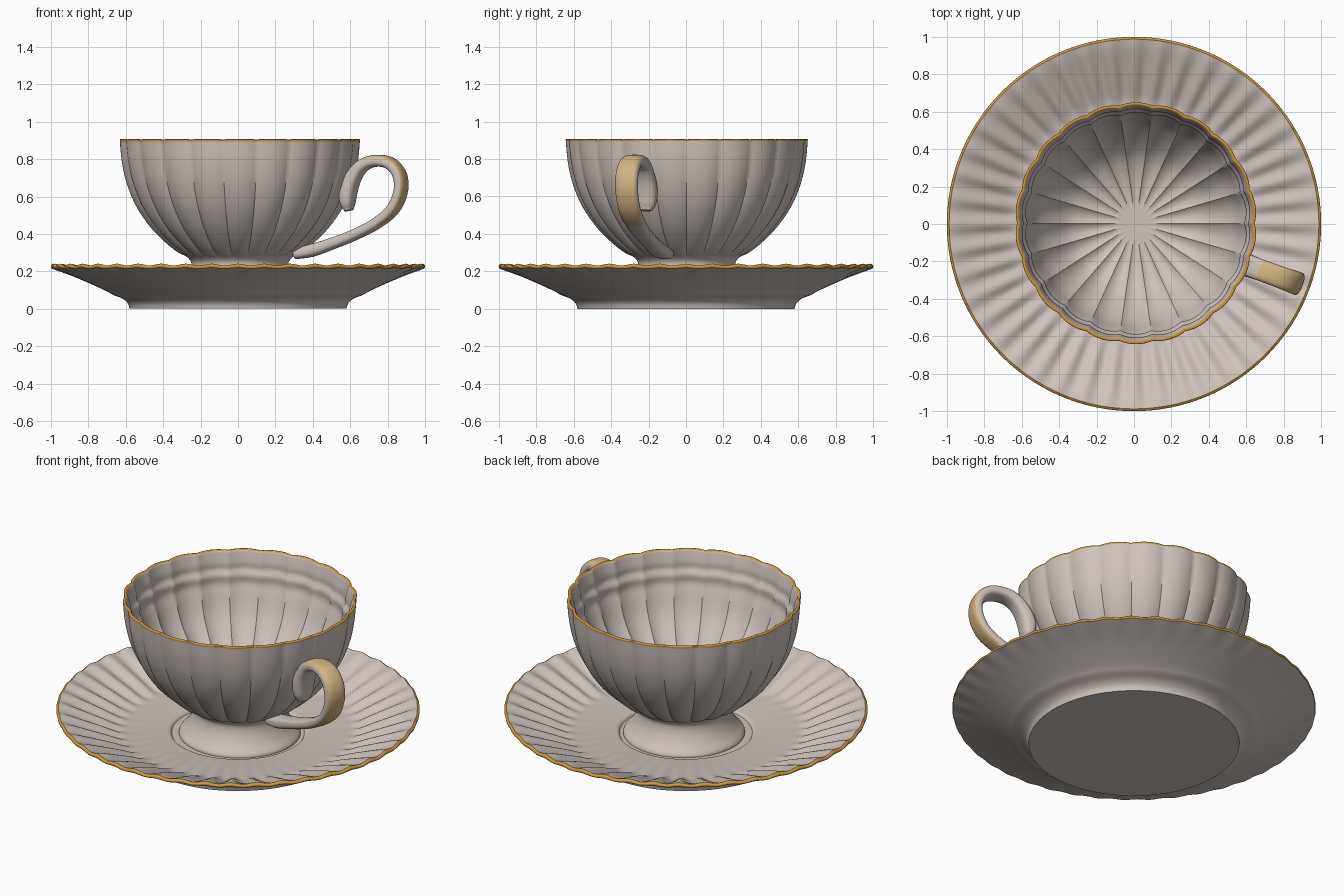
import bpy, bmesh, math

if "Cube" in bpy.data.objects:
    bpy.data.objects.remove(bpy.data.objects["Cube"])

LOBES = 22


def material(name, rgb):
    m = bpy.data.materials.new(name)
    m.diffuse_color = (*rgb, 1)
    m.use_nodes = True
    m.node_tree.nodes["Principled BSDF"].inputs["Base Color"].default_value = m.diffuse_color
    return m


porcelain = material("warm_porcelain", (0.62, 0.545, 0.50))
gold = material("rim_gold", (0.58, 0.31, 0.05))
worn_gold = material("worn_gold", (0.64, 0.46, 0.23))


def spline(points, steps):
    """Catmull-Rom curve through tuples of any size."""
    out = []
    for i in range(len(points) - 1):
        p0, p1 = points[max(i - 1, 0)], points[i]
        p2, p3 = points[i + 1], points[min(i + 2, len(points) - 1)]
        for s in range(steps):
            t = s / steps
            out.append(tuple(
                0.5 * (2 * b + (c - a) * t + (2 * a - 5 * b + 4 * c - d) * t * t
                       + (3 * b - a - 3 * c + d) * t ** 3)
                for a, b, c, d in zip(p0, p1, p2, p3)))
    return out + [tuple(points[-1])]


def finish(name, bm, mats, angle):
    bmesh.ops.remove_doubles(bm, verts=bm.verts, dist=1e-5)
    bmesh.ops.recalc_face_normals(bm, faces=bm.faces)
    me = bpy.data.meshes.new(name)
    bm.to_mesh(me)
    bm.free()
    for m in mats:
        me.materials.append(m)
    ob = bpy.data.objects.new(name, me)
    bpy.context.collection.objects.link(ob)
    bpy.ops.object.select_all(action='DESELECT')
    ob.select_set(True)
    bpy.context.view_layer.objects.active = ob
    bpy.ops.object.shade_smooth_by_angle(angle=math.radians(angle))
    return ob


def revolve(name, sections, wave, segments, steps=4):
    """Sections: (material index, smooth?, [(r, z, wave in r, wave in z)])."""
    bm = bmesh.new()
    for mat, smooth, pts in sections:
        prev = None
        for r, z, ar, az in (spline(pts, steps) if smooth else pts):
            ring = []
            for k in range(segments):
                a = 2 * math.pi * k / segments
                w = wave(a)
                rr = max(r + ar * w, 0)
                ring.append(bm.verts.new((rr * math.cos(a), rr * math.sin(a), z + az * w)))
            if prev:
                for k in range(segments):
                    j = (k + 1) % segments
                    f = bm.faces.new((prev[k], prev[j], ring[j], ring[k]))
                    f.material_index = mat
            prev = ring
    return finish(name, bm, [porcelain, gold], 40)


# saucer: flat foot, sloping underside, gold lip, fluted top, sunken well
revolve("saucer", [
    (0, False, [(0, 0, 0, 0), (0.58, 0, 0, 0)]),
    (0, True, [(0.58, 0, 0, 0), (0.59, 0.03, 0, 0), (0.62, 0.055, 0, 0), (0.67, 0.075, 0, 0),
               (0.715, 0.1, 0, 0), (0.85, 0.16, 0, 0), (0.998, 0.217, 0, 0.003)]),
    (1, True, [(0.998, 0.217, 0, 0.003), (1.0, 0.228, 0, 0.004), (0.988, 0.236, 0, 0.005)]),
    (0, True, [(0.988, 0.236, 0, 0.005), (0.94, 0.222, 0, 0.008), (0.85, 0.186, 0, 0.011),
               (0.75, 0.146, 0, 0.011), (0.67, 0.114, 0, 0.007), (0.61, 0.102, 0, 0)]),
    (0, False, [(0.61, 0.102, 0, 0), (0.39, 0.102, 0, 0)]),
    (0, True, [(0.39, 0.102, 0, 0), (0.375, 0.098, 0, 0), (0.365, 0.086, 0, 0)]),
    (0, False, [(0.365, 0.086, 0, 0), (0, 0.086, 0, 0)]),
], lambda a: math.cos(2 * LOBES * a), LOBES * 16)

# cup: flared foot, lobed bowl, gold lip, ridged inside with petal floor
cup = revolve("cup", [
    (0, False, [(0, 0.087, 0, 0), (0.335, 0.087, 0, 0)]),
    (0, True, [(0.335, 0.087, 0, 0), (0.33, 0.105, 0, 0), (0.295, 0.145, 0, 0),
               (0.268, 0.195, 0, 0), (0.26, 0.245, 0, 0), (0.285, 0.278, 0.002, 0),
               (0.32, 0.297, 0.016, 0), (0.38, 0.342, 0.018, 0), (0.47, 0.43, 0.018, 0),
               (0.55, 0.545, 0.018, 0), (0.603, 0.67, 0.017, 0), (0.63, 0.79, 0.015, 0),
               (0.641, 0.895, 0.012, 0)]),
    (1, True, [(0.641, 0.895, 0.012, 0), (0.641, 0.904, 0.012, 0.003),
               (0.631, 0.907, 0.012, 0.003), (0.624, 0.902, 0.012, 0)]),
    (0, True, [(0.624, 0.902, 0.012, 0), (0.608, 0.84, 0.012, 0), (0.605, 0.8, 0.013, 0),
               (0.588, 0.765, 0.014, 0), (0.588, 0.72, 0.015, 0), (0.57, 0.67, 0.016, 0),
               (0.525, 0.56, 0.017, 0), (0.445, 0.45, 0.015, -0.008),
               (0.355, 0.365, 0.008, -0.014), (0.25, 0.32, 0, -0.014),
               (0.14, 0.301, 0, -0.006), (0.07, 0.297, 0, 0), (0, 0.296, 0, 0)]),
], lambda a: abs(math.sin(LOBES * a / 2)) ** 0.8 - 0.6, LOBES * 12)
cup.location = (0.01, 0.004, 0)

# handle: strap swept along (r, z, half width, half thickness), gilded on its outer side
path = spline([
    (0.632, 0.525, 0.035, 0.020), (0.625, 0.565, 0.055, 0.036), (0.628, 0.63, 0.062, 0.044),
    (0.655, 0.70, 0.060, 0.040), (0.705, 0.762, 0.058, 0.034), (0.775, 0.79, 0.058, 0.032),
    (0.86, 0.78, 0.060, 0.032), (0.918, 0.72, 0.062, 0.031), (0.926, 0.63, 0.062, 0.030),
    (0.88, 0.53, 0.060, 0.030), (0.78, 0.452, 0.055, 0.029), (0.65, 0.39, 0.050, 0.029),
    (0.52, 0.343, 0.048, 0.031), (0.42, 0.312, 0.050, 0.034), (0.33, 0.295, 0.050, 0.030)], 6)
HEAD = math.radians(-20)
SIDES = 24
bm = bmesh.new()
rings = []
for i, (r, z, hw, ht) in enumerate(path):
    a, b = path[max(i - 1, 0)], path[min(i + 1, len(path) - 1)]
    dr, dz = b[0] - a[0], b[1] - a[1]
    n = math.hypot(dr, dz)
    nr, nz = -dz / n, dr / n          # outward side of the strap
    ring = []
    for k in range(SIDES):
        t = 2 * math.pi * (k + 0.5) / SIDES
        c, s = math.cos(t), math.sin(t)
        u = math.copysign(abs(c) ** 0.7, c) * ht
        v = math.copysign(abs(s) ** 0.7, s) * hw
        rr = r + nr * u
        ring.append(bm.verts.new((rr * math.cos(HEAD) - v * math.sin(HEAD),
                                  rr * math.sin(HEAD) + v * math.cos(HEAD), z + nz * u)))
    rings.append(ring)
for i in range(len(rings) - 1):
    gilded = path[i][0] > 0.72 and path[i][1] > 0.47
    for k in range(SIDES):
        j = (k + 1) % SIDES
        f = bm.faces.new((rings[i][k], rings[i][j], rings[i + 1][j], rings[i + 1][k]))
        out = math.cos(2 * math.pi * (k + 1) / SIDES)
        f.material_index = 1 if gilded and out > 0.45 else 0
bm.faces.new(rings[0])
bm.faces.new(rings[-1])
handle = finish("handle", bm, [porcelain, worn_gold], 60)
